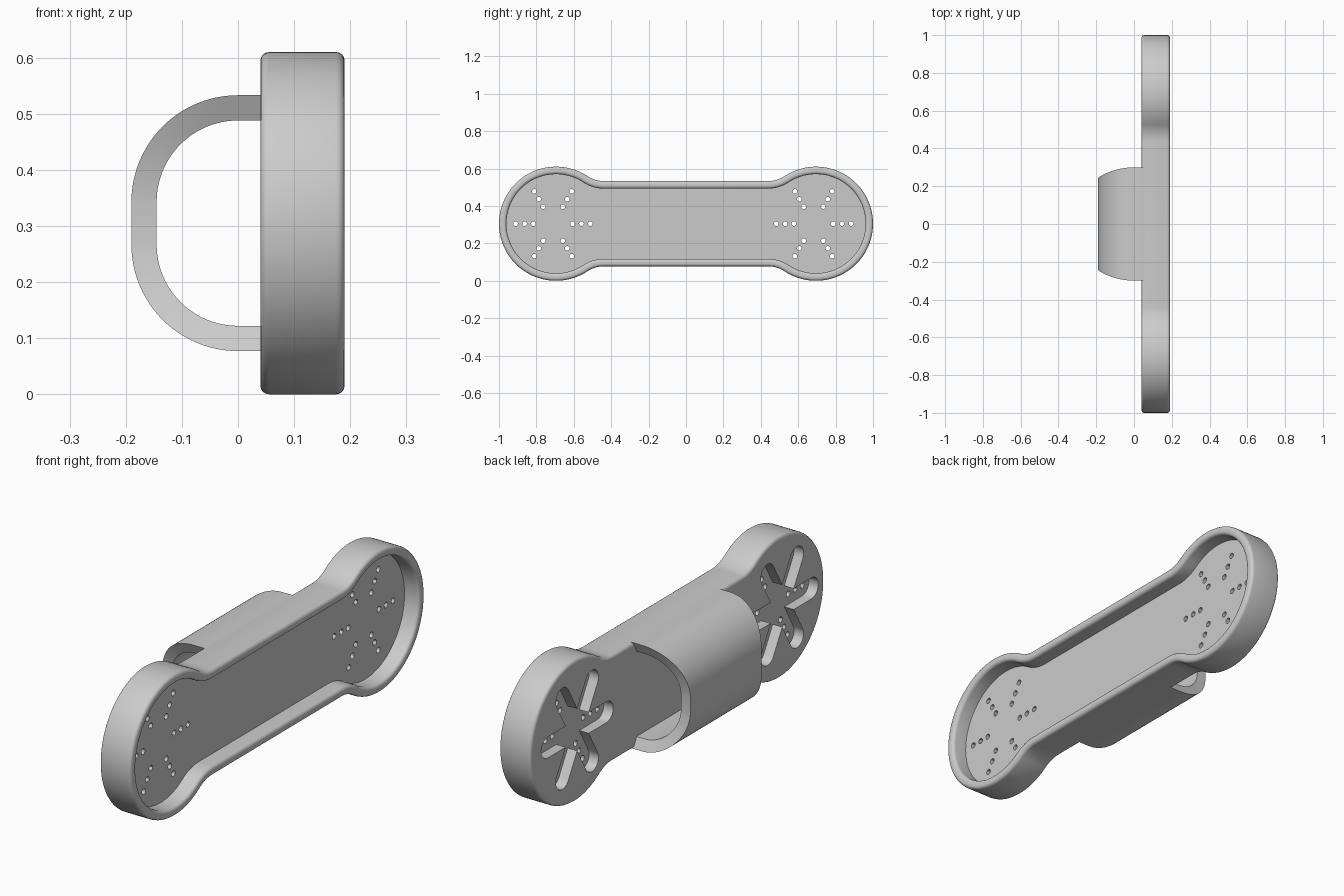
import bpy, bmesh
from math import sin, cos, pi, atan2, hypot, radians

if "Cube" in bpy.data.objects:
    bpy.data.objects.remove(bpy.data.objects["Cube"])

MID = 0.305                      # height of the centre line
BACK, FRONT = 0.04, 0.19         # plate thickness along x
FLOOR, POCKET = 0.12, 0.085      # tray floor and star pocket floor
END_Y, END_R, BAR_H = 0.695, 0.305, 0.228
BLEND_Y = 0.44                   # where the neck blend meets the bar
BLEND_R = ((END_Y - BLEND_Y)**2 + BAR_H**2 - END_R**2) / (2 * (END_R - BAR_H))

grey = bpy.data.materials.new("plain grey")
grey.use_nodes = True
grey.diffuse_color = (0.6, 0.6, 0.6, 1)
grey.node_tree.nodes["Principled BSDF"].inputs["Base Color"].default_value = (0.6, 0.6, 0.6, 1)


def make_object(name, bm):
    bmesh.ops.recalc_face_normals(bm, faces=bm.faces)
    mesh = bpy.data.meshes.new(name)
    bm.to_mesh(mesh)
    bm.free()
    mesh.materials.append(grey)
    obj = bpy.data.objects.new(name, mesh)
    bpy.context.collection.objects.link(obj)
    return obj


def loft(bm, rings):
    """Skin closed rings of points and cap both ends."""
    rows = [[bm.verts.new(p) for p in ring] for ring in rings]
    n = len(rows[0])
    for a, b in zip(rows, rows[1:]):
        for i in range(n):
            j = (i + 1) % n
            bm.faces.new((a[i], a[j], b[j], b[i]))
    bm.faces.new(rows[0])
    bm.faces.new(rows[-1])


def arc(cy, cz, r, start, end, n):
    return [(cy + r * cos(start + (end - start) * i / n),
             cz + r * sin(start + (end - start) * i / n)) for i in range(n + 1)]


def outline(x, inset):
    """Dumbbell outline, moved inward by inset."""
    rise = BAR_H + BLEND_R
    q = arc(BLEND_Y, rise, BLEND_R + inset, -pi / 2, atan2(-rise, END_Y - BLEND_Y), 10)
    q += arc(END_Y, 0, END_R - inset, atan2(rise, BLEND_Y - END_Y), 0, 32)[1:]
    back = q[-2::-1]
    pts = q + [(y, -z) for y, z in back]
    pts += [(-y, -z) for y, z in q] + [(-y, z) for y, z in back]
    pts = [p for i, p in enumerate(pts) if hypot(p[0] - pts[i - 1][0], p[1] - pts[i - 1][1]) > 1e-6]
    return [(x, y, MID + z) for y, z in pts]


# Tray plate: rounded back edge, rounded rim, sunken floor
R, RIM = 0.015, 0.04
turns = [i * pi / 8 for i in range(5)]
section = [(BACK + R - R * cos(t), R - R * sin(t)) for t in turns]
section += [(FRONT - R + R * sin(t), R - R * cos(t)) for t in turns]
section += [(FRONT - R + R * cos(t), RIM - R + R * sin(t)) for t in turns]
section += [(FLOOR, RIM)]
bm = bmesh.new()
loft(bm, [outline(x, d) for x, d in section])
plate = make_object("tray_plate", bm)

# Cutters: star pockets in the back and small through holes along each arm
ARM, REACH, HOLE = 0.045, 0.2, 0.0125
pockets, holes = bmesh.new(), bmesh.new()
for cy in (-0.711, 0.682):
    star = []
    for k in range(6):
        a = k * pi / 3
        star += arc(cy + REACH * cos(a), MID + REACH * sin(a), ARM, a - pi / 2, a + pi / 2, 10)
        star.append((cy + 2 * ARM * cos(a + pi / 6), MID + 2 * ARM * sin(a + pi / 6)))
        for r in (0.105, 0.152, REACH):
            ring = arc(cy + r * cos(a), MID + r * sin(a), HOLE, 0, 2 * pi, 12)[:-1]
            loft(holes, [[(x, y, z) for y, z in ring] for x in (0.06, 0.15)])
    loft(pockets, [[(x, y, z) for y, z in star] for x in (0, POCKET)])

bpy.context.view_layer.objects.active = plate
for name, bm in (("star_pocket_cutter", pockets), ("hole_cutter", holes)):
    cutter = make_object(name, bm)
    cutter.hide_render = True
    mod = plate.modifiers.new(name, "BOOLEAN")
    mod.operation, mod.solver, mod.object = "DIFFERENCE", "EXACT", cutter
    bpy.ops.object.modifier_apply(modifier=name)
    bpy.data.objects.remove(cutter)

# Hand strap: D-shaped loop whose ends are hollowed by a wide curve
STRAP_R, THICK, ROOT = 0.19, 0.045, BACK + R
side = BAR_H - STRAP_R


def strap_half(r):
    top = [(ROOT, side + r)] + [(-r * sin(t), side + r * cos(t))
                                for t in [i * pi / 48 for i in range(25)]]
    return top + [(x, -z) for x, z in reversed(top)]


def end_y(z):
    return 0.24 + 1.15 * z * z


rings = []
for (xo, zo), (xi, zi) in zip(strap_half(STRAP_R), strap_half(STRAP_R - THICK)):
    rings.append([(xo, end_y(zo), MID + zo), (xo, -end_y(zo), MID + zo),
                  (xi, -end_y(zi), MID + zi), (xi, end_y(zi), MID + zi)])
bm = bmesh.new()
loft(bm, rings)
strap = make_object("hand_strap", bm)

# Smooth curves, sharp edges
for obj in (plate, strap):
    bpy.ops.object.select_all(action="DESELECT")
    obj.select_set(True)
    bpy.context.view_layer.objects.active = obj
    bpy.ops.object.shade_smooth_by_angle(angle=radians(30))
